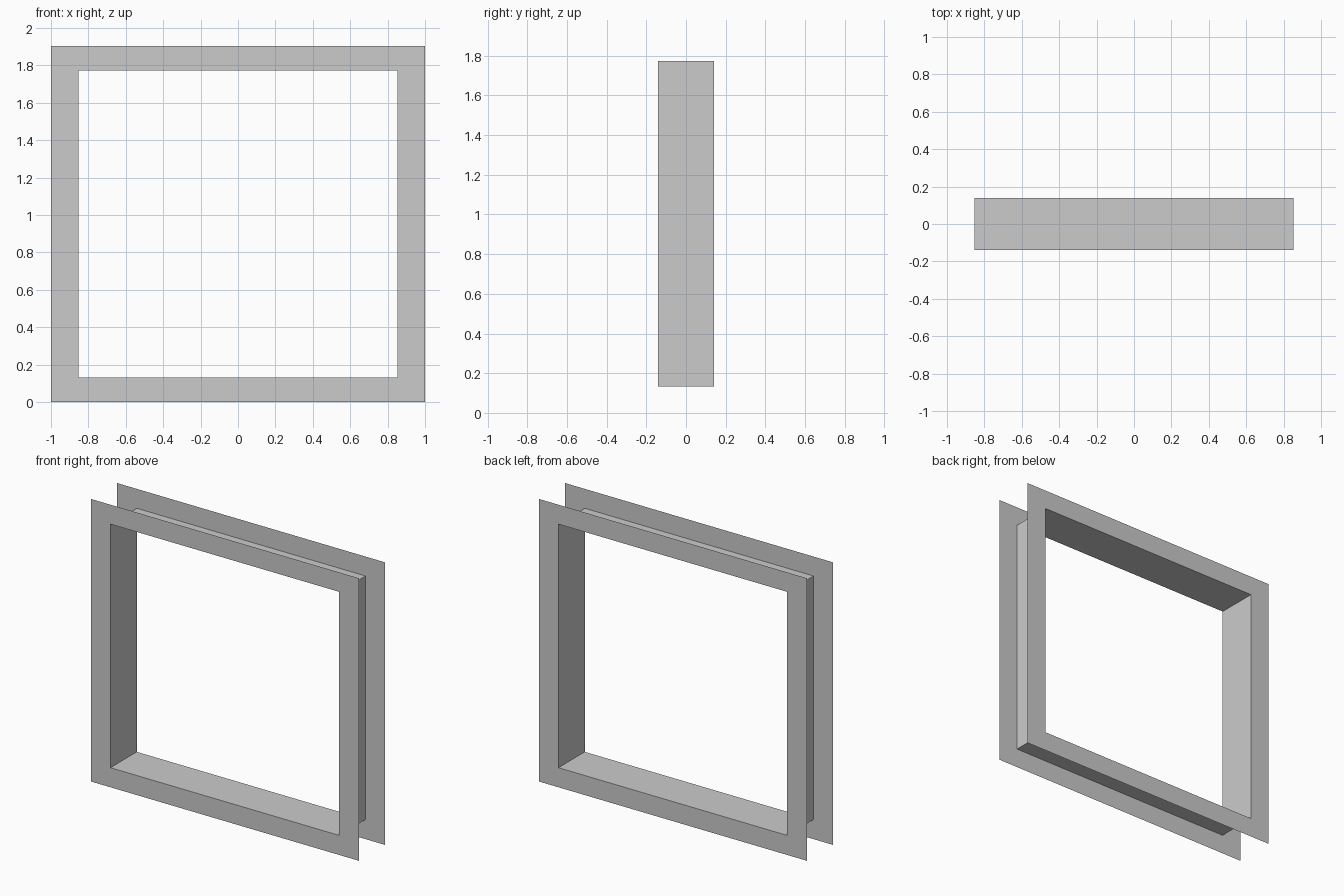
import bpy
import bmesh

if "Cube" in bpy.data.objects:
    bpy.data.objects.remove(bpy.data.objects["Cube"])

DEPTH = 0.14                      # half depth of the frame
OUTER = (1.0, 0.0, 1.905)         # half width, bottom, top
INNER = (0.853, 0.132, 1.774)


def band(name, rect_a, y_a, rect_b, y_b, flip=False):
    """Four flat faces joining two rectangular loops."""
    bm = bmesh.new()
    loops = []
    for (w, lo, hi), y in ((rect_a, y_a), (rect_b, y_b)):
        corners = ((-w, lo), (w, lo), (w, hi), (-w, hi))
        loops.append([bm.verts.new((x, y, z)) for x, z in corners])
    a, b = loops
    for i in range(4):
        j = (i + 1) % 4
        bm.faces.new((a[i], a[j], b[j], b[i]))
    bm.normal_update()
    if flip:
        bmesh.ops.reverse_faces(bm, faces=bm.faces[:])
    mesh = bpy.data.meshes.new(name)
    bm.to_mesh(mesh)
    bm.free()
    obj = bpy.data.objects.new(name, mesh)
    bpy.context.collection.objects.link(obj)
    return obj


# Flat trim on the front and back
band("front_trim", OUTER, -DEPTH, INNER, -DEPTH)
band("back_trim", OUTER, DEPTH, INNER, DEPTH, flip=True)

# Lining of the opening, joining the two trims
band("opening_lining", INNER, -DEPTH, INNER, DEPTH)
